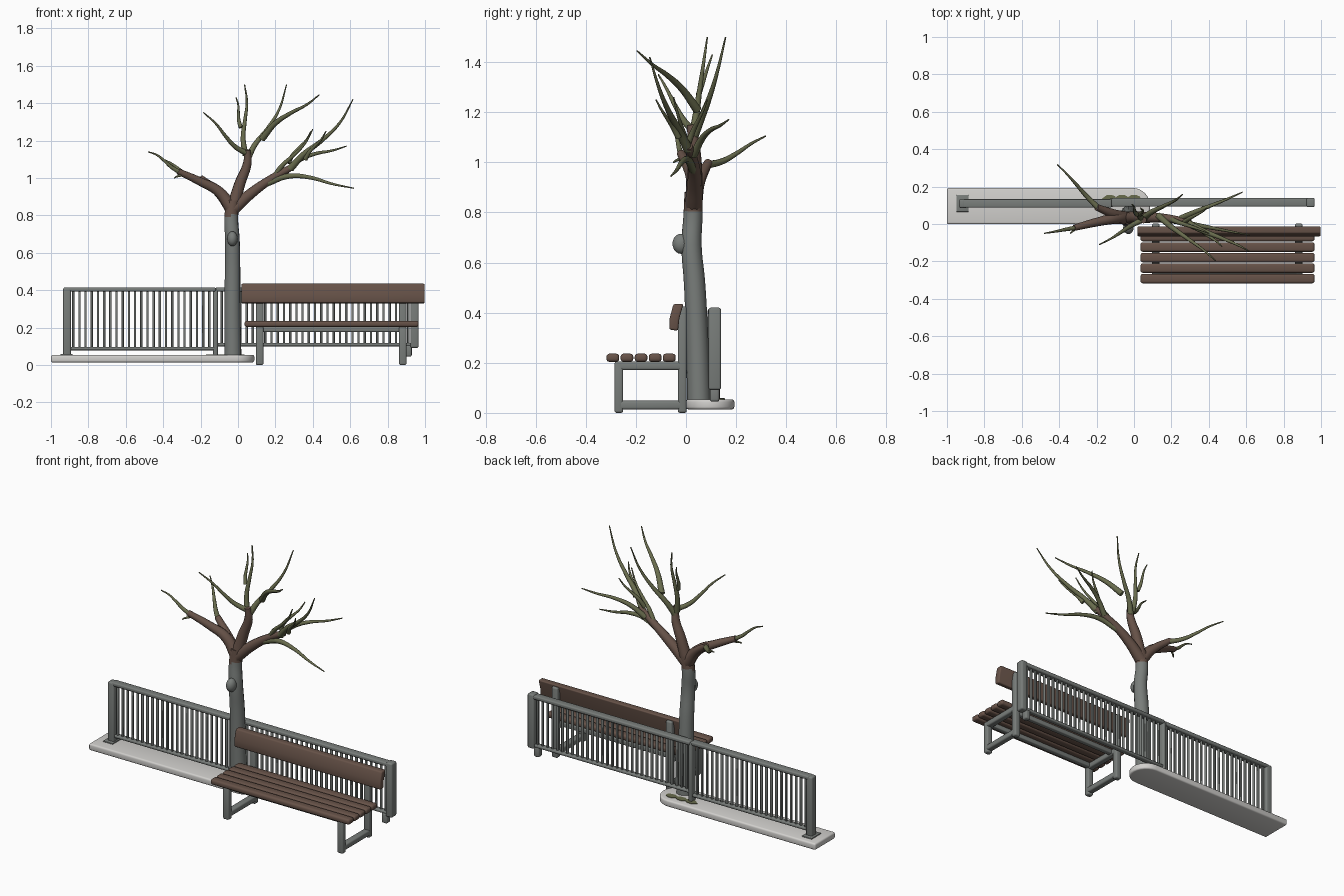
import bpy, bmesh, math
from mathutils import Vector, Matrix

if "Cube" in bpy.data.objects:
    bpy.data.objects.remove(bpy.data.objects["Cube"])


def material(name, rgb):
    m = bpy.data.materials.new(name)
    m.diffuse_color = (*rgb, 1)
    m.use_nodes = True
    m.node_tree.nodes["Principled BSDF"].inputs["Base Color"].default_value = m.diffuse_color
    return m


GREY = material("grey metal and bark", (0.19, 0.205, 0.195))
BROWN = material("brown wood", (0.135, 0.085, 0.065))
OLIVE = material("olive twigs", (0.14, 0.15, 0.075))
STONE = material("pale stone", (0.64, 0.63, 0.61))


def finish(ob, bevel=0.0, segments=3):
    bpy.context.view_layer.objects.active = ob
    ob.select_set(True)
    if bevel:
        b = ob.modifiers.new("Bevel", 'BEVEL')
        b.width, b.segments, b.limit_method = bevel, segments, 'ANGLE'
        b.angle_limit = math.radians(40)
        bpy.ops.object.modifier_apply(modifier="Bevel")
    bpy.ops.object.shade_smooth_by_angle(angle=math.radians(50))
    ob.select_set(False)


def add_mesh(name, bm, mat, bevel=0.0, segments=3):
    bmesh.ops.recalc_face_normals(bm, faces=bm.faces)
    me = bpy.data.meshes.new(name)
    bm.to_mesh(me)
    bm.free()
    ob = bpy.data.objects.new(name, me)
    bpy.context.collection.objects.link(ob)
    me.materials.append(mat)
    finish(ob, bevel, segments)
    return ob


def bars(name, items, mat, bevel, segments=3):
    """One object of boxes, each given as (centre, size)."""
    bm = bmesh.new()
    for centre, size in items:
        bmesh.ops.create_cube(bm, size=1, matrix=Matrix.Translation(centre) @ Matrix.Diagonal((*size, 1)))
    return add_mesh(name, bm, mat, bevel, segments)


def prism(name, pts, move, mat, bevel):
    """Extrude a closed outline of 3D points along a vector."""
    bm = bmesh.new()
    f = bm.faces.new([bm.verts.new(p) for p in pts])
    r = bmesh.ops.extrude_face_region(bm, geom=[f])
    bmesh.ops.translate(bm, vec=move, verts=[v for v in r["geom"] if isinstance(v, bmesh.types.BMVert)])
    return add_mesh(name, bm, mat, bevel)


def limb(name, pts, r0, r1, mat):
    """Smooth tube through points, tapering from r0 to r1."""
    cu = bpy.data.curves.new(name, 'CURVE')
    cu.dimensions = '3D'
    cu.bevel_depth, cu.bevel_resolution, cu.resolution_u = 1, 3, 6
    cu.use_fill_caps = True
    sp = cu.splines.new('BEZIER')
    last = len(pts) - 1
    sp.bezier_points.add(last)
    for k, (bp, p) in enumerate(zip(sp.bezier_points, pts)):
        bp.co, bp.radius = p, r0 + (r1 - r0) * k / last
        bp.handle_left_type = bp.handle_right_type = 'AUTO'
    cu.materials.append(mat)
    ob = bpy.data.objects.new(name, cu)
    bpy.context.collection.objects.link(ob)
    bpy.context.view_layer.objects.active = ob
    ob.select_set(True)
    bpy.ops.object.convert(target='MESH')
    ob = bpy.context.view_layer.objects.active
    finish(ob)
    return ob


# Stone kerb slab with a round end
R = 0.097
arc = [(-0.01 + R * math.sin(a), 0.096 - R * math.cos(a), 0.014) for a in [math.pi * i / 12 for i in range(13)]]
prism("stone_slab", [(-1, arc[0][1], 0.014)] + arc + [(-1, arc[-1][1], 0.014)], (0, 0, 0.04), STONE, 0.01)

# Moss patches behind the trunk
for i in range(3):
    ring = [(-0.13 + 0.065 * i + 0.036 * (1 + 0.2 * math.sin(3 * k)) * math.cos(k * math.pi / 5),
             0.135 + 0.022 * math.sin(k * math.pi / 5), 0.052) for k in range(10)]
    prism(f"moss_patch_{i}", ring, (0, 0, 0.005), OLIVE, 0)

# Fence: two sections, each with rails and pickets between posts
rails, pickets = [], []
for x0, x1, n, y, z in [(-0.914, -0.12, 24, 0.11, 0.088), (-0.12, 0.944, 32, 0.116, 0.109)]:
    mid, length = (x0 + x1) / 2, x1 - x0
    rails += [((mid, y, 0.404), (length, 0.045, 0.023)), ((mid, y, z), (length, 0.032, 0.018))]
    for i in range(1, n):
        pickets.append(((x0 + length * i / n, y, (z + 0.4) / 2), (0.012, 0.016, 0.4 - z)))
bars("fence_rails", rails, GREY, 0.007)
bars("fence_pickets", pickets, GREY, 0.004, 2)
bars("fence_posts", [((-0.914, 0.109, 0.232), (0.042, 0.046, 0.364)),
                     ((-0.12, 0.114, 0.23), (0.025, 0.044, 0.36)),
                     ((0.944, 0.115, 0.256), (0.044, 0.05, 0.328)),
                     ((0.911, 0.114, 0.075), (0.036, 0.038, 0.06))], GREY, 0.009)
bars("fence_foot_plate", [((-0.917, 0.11, 0.055), (0.065, 0.09, 0.01))], GREY, 0.003)

# Bench seat slats
bars("seat_slats", [((0.5, -0.292 + 0.0563 * i, 0.22), (0.93, 0.051, 0.033)) for i in range(5)], BROWN, 0.012)

# Bench backrest, bent part way up
profile = [(-0.032, 0.328), (-0.066, 0.332), (-0.066, 0.375), (-0.05, 0.435), (-0.01, 0.435), (-0.026, 0.38)]
prism("backrest", [(0.018, y, z) for y, z in profile], (0.98, 0, 0), BROWN, 0.008)

# Bench side frames and seat beams
frame = []
for x in (0.116, 0.881):
    frame += [((x, y, h / 2), (0.04, 0.035, h)) for y, h in ((-0.268, 0.205), (-0.015, 0.425))]
    frame += [((x, -0.142, z), (0.04, 0.27, 0.035)) for z in (0.188, 0.031)]
bars("bench_frames", frame, GREY, 0.009)
bars("seat_beams", [((0.5, y, 0.191), (0.78, 0.03, 0.029)) for y in (-0.255, -0.055)], GREY, 0.006)

# Trunk: grey below, brown above
trunk = limb("trunk", [(-0.027, 0.052, 0.04), (-0.03, 0.044, 0.3), (-0.029, 0.034, 0.52),
                       (-0.03, 0.022, 0.67), (-0.036, 0.028, 0.79), (-0.025, 0.03, 0.88)], 0.047, 0.036, GREY)
trunk.data.materials.append(BROWN)
for p in trunk.data.polygons:
    p.material_index = int(p.center.z > 0.8)

# Knot on the trunk front
bm = bmesh.new()
bmesh.ops.create_uvsphere(bm, u_segments=16, v_segments=10, radius=1,
                          matrix=Matrix.Translation((-0.03, -0.02, 0.675)) @ Matrix.Diagonal((0.028, 0.034, 0.04, 1)))
add_mesh("trunk_knot", bm, GREY)

# Main brown boughs, all leaving the crotch of the trunk
crotch = (-0.03, 0.03, 0.83)
boughs = {
    "left": [(-0.1, 0.03, 0.925), (-0.2, 0.01, 0.98), (-0.32, -0.02, 1.035)],
    "left_back": [(-0.1, 0.05, 0.92), (-0.2, 0.09, 1.0)],
    "middle": [(0.01, 0.035, 0.97), (0.05, 0.03, 1.08), (0.05, 0.02, 1.15)],
    "right": [(0.06, 0.035, 0.91), (0.17, 0.03, 0.99), (0.3, 0.01, 1.065)],
}
for n, pts in boughs.items():
    limb(f"{n}_bough", [crotch] + pts, 0.036, 0.017, BROWN)

# Olive twigs: start, tip and upward bow; thickness follows length
twigs = [
    ((-0.31, -0.02, 1.03), (-0.48, -0.05, 1.14), 0.008),
    ((-0.3, -0.015, 1.02), (-0.34, -0.05, 1.0), 0),
    ((-0.19, 0.085, 0.99), (-0.41, 0.318, 1.105), -0.012),
    ((0.05, 0.025, 1.13), (-0.185, -0.11, 1.35), -0.015),
    ((0.04, 0.03, 1.12), (0.035, 0.085, 1.5), 0),
    ((0.015, 0.05, 1.27), (-0.01, 0.105, 1.43), 0),
    ((0.05, 0.03, 1.1), (0.26, 0.158, 1.5), -0.04),
    ((0.13, 0.045, 1.21), (0.435, -0.195, 1.445), 0.02),
    ((0.15, 0.03, 0.97), (0.62, -0.06, 0.945), 0.045),
    ((0.28, 0.01, 1.05), (0.615, -0.145, 1.42), -0.035),
    ((0.25, 0.03, 1.03), (0.58, 0.17, 1.17), 0.03),
    ((0.19, 0.03, 1.0), (0.4, -0.05, 1.26), -0.01),
    ((0.36, -0.03, 1.1), (0.47, -0.12, 1.25), 0),
    ((0.27, 0.01, 1.08), (0.39, 0.085, 1.25), 0),
]
for i, (a, b, bow) in enumerate(twigs):
    a, b = Vector(a), Vector(b)
    r = 0.008 + 0.022 * (b - a).length
    side = (b - a).cross(Vector((0, 1, 0))) * 0.03
    path = [a.lerp(b, t) + Vector((0, 0, bow * math.sin(math.pi * t))) + side * math.sin(2 * math.pi * t)
            for t in (0, 0.25, 0.5, 0.75, 1)]
    limb(f"twig_{i}", path, r, 0.003, OLIVE)
